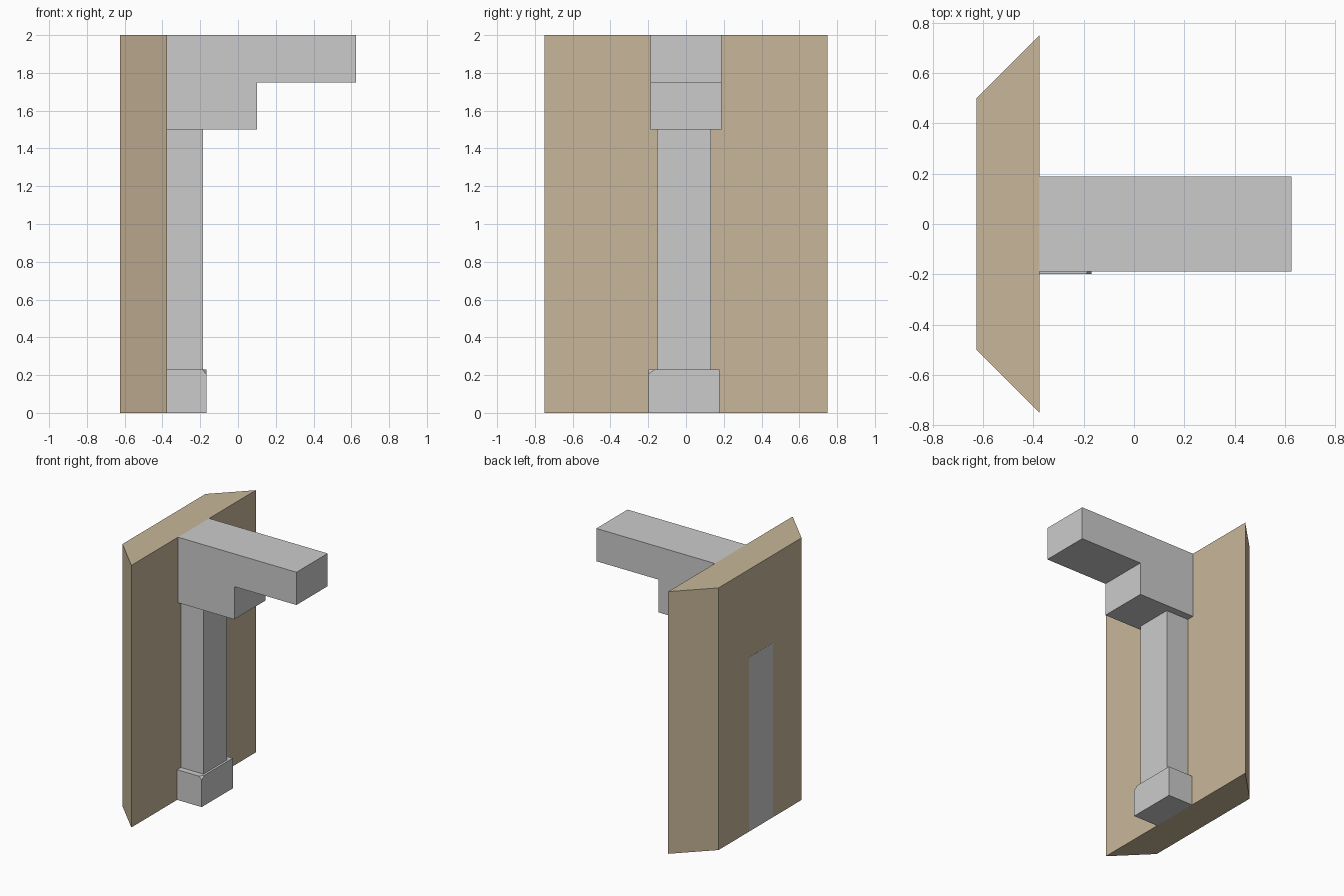
import bpy, bmesh
from mathutils import Vector

if "Cube" in bpy.data.objects:
    bpy.data.objects.remove(bpy.data.objects["Cube"])


def prism(name, profile, to_a, to_b):
    """Extrude a flat profile between two mappings of its 2D points."""
    bm = bmesh.new()
    base = bm.faces.new([bm.verts.new(to_a(*p)) for p in profile])
    shift = Vector(to_b(0, 0)) - Vector(to_a(0, 0))
    ext = bmesh.ops.extrude_face_region(bm, geom=[base])
    verts = [g for g in ext["geom"] if isinstance(g, bmesh.types.BMVert)]
    bmesh.ops.translate(bm, verts=verts, vec=shift)
    bmesh.ops.recalc_face_normals(bm, faces=bm.faces)
    mesh = bpy.data.meshes.new(name)
    bm.to_mesh(mesh)
    bm.free()
    obj = bpy.data.objects.new(name, mesh)
    bpy.context.collection.objects.link(obj)
    return obj


def side_prism(name, profile, y0, y1):
    return prism(name, profile, lambda x, z: (x, y0, z), lambda x, z: (x, y1, z))


# Wall slab with slanted ends
wall = prism("wall_panel",
             [(-0.625, -0.5), (-0.375, -0.75), (-0.375, 0.75), (-0.625, 0.5)],
             lambda x, y: (x, y, 0), lambda x, y: (x, y, 2))
tan = bpy.data.materials.new("tan_stone")
tan.diffuse_color = (0.58, 0.47, 0.32, 1)
tan.use_nodes = True
tan.node_tree.nodes["Principled BSDF"].inputs["Base Color"].default_value = tan.diffuse_color
wall.data.materials.append(tan)

# Stepped bracket projecting from the top
side_prism("stepped_beam",
           [(-0.375, 1.5), (0.1, 1.5), (0.1, 1.75), (0.625, 1.75),
            (0.625, 2), (-0.375, 2)], -0.188, 0.188)

# Post, showing through the back of the wall up to z = 1.33
side_prism("post",
           [(-0.626, 0.001), (-0.185, 0.001), (-0.185, 1.5), (-0.4, 1.5),
            (-0.4, 1.33), (-0.626, 1.33)], -0.153, 0.132)

# Foot block with one chipped corner
foot = side_prism("foot_block",
                  [(-0.375, 0), (-0.168, 0), (-0.168, 0.23), (-0.375, 0.23)],
                  -0.198, 0.177)
bm = bmesh.new()
bm.from_mesh(foot.data)
a, b, c = Vector((-0.19, -0.198, 0.23)), Vector((-0.168, -0.198, 0.206)), Vector((-0.168, -0.165, 0.23))
normal = (b - a).cross(c - a)
if normal.x < 0:
    normal.negate()
cut = bmesh.ops.bisect_plane(bm, geom=bm.verts[:] + bm.edges[:] + bm.faces[:],
                             plane_co=a, plane_no=normal, clear_outer=True)
edges = [e for e in cut["geom_cut"] if isinstance(e, bmesh.types.BMEdge)]
bmesh.ops.holes_fill(bm, edges=edges, sides=0)
bmesh.ops.recalc_face_normals(bm, faces=bm.faces)
bm.to_mesh(foot.data)
bm.free()
